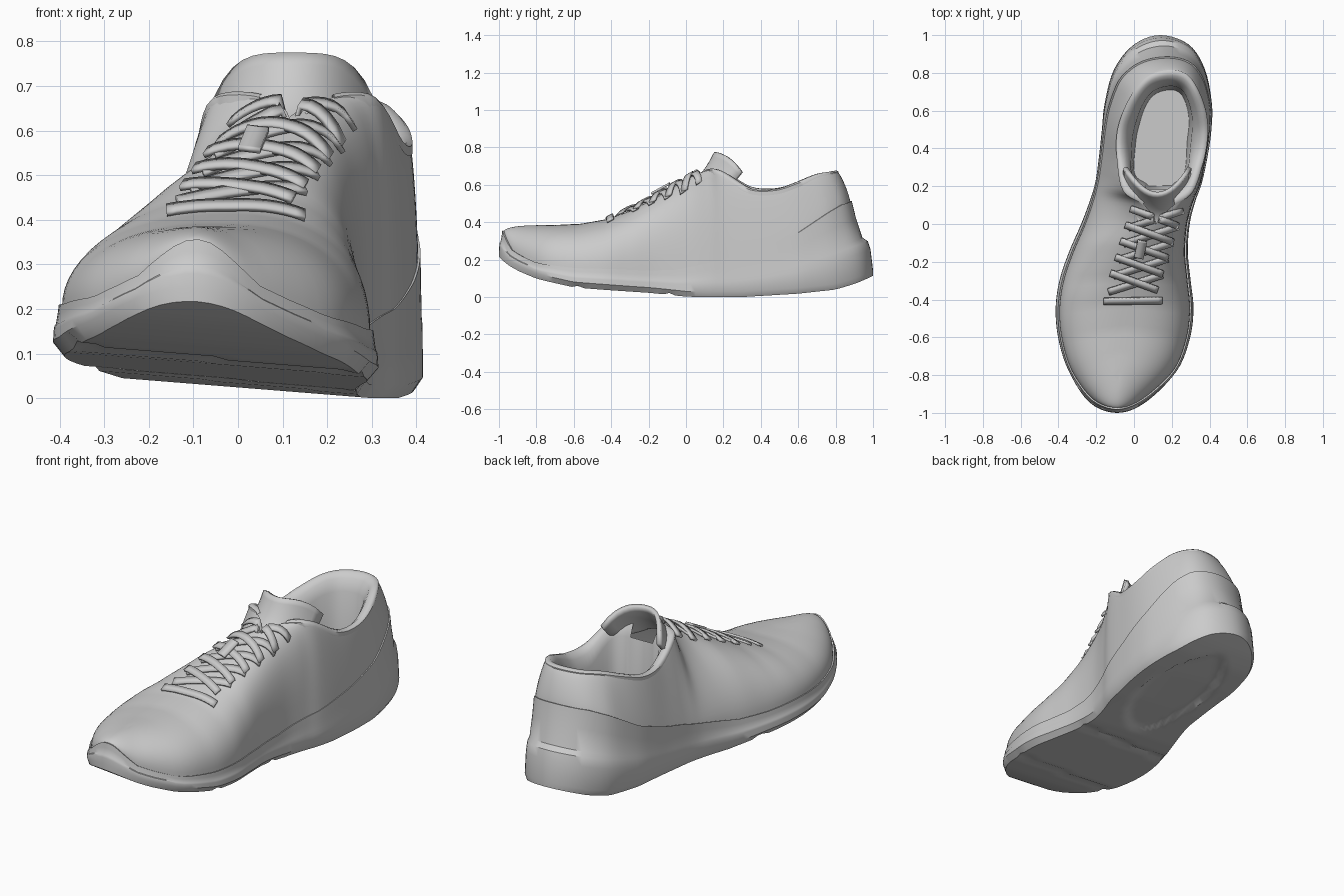
import bpy, bmesh, math
from mathutils import Vector
from mathutils.bvhtree import BVHTree

if "Cube" in bpy.data.objects:
    bpy.data.objects.remove(bpy.data.objects["Cube"], do_unlink=True)

grey = bpy.data.materials.new("plain_grey")
grey.use_nodes = True
grey.diffuse_color = (0.6, 0.6, 0.6, 1)
grey.node_tree.nodes["Principled BSDF"].inputs["Base Color"].default_value = (0.6, 0.6, 0.6, 1)

# Widest outline of the sole: toe, right side, heel, left side
outline = [(-.09, -1), (-.235, -.945), (-.345, -.78), (-.40, -.61), (-.415, -.45), (-.395, -.3),
           (-.345, -.15), (-.28, 0), (-.235, .12), (-.205, .22), (-.185, .36), (-.17, .5),
           (-.155, .64), (-.105, .82), (0, .95), (.14, 1), (.29, .95), (.375, .82), (.412, .64),
           (.41, .5), (.39, .36), (.36, .22), (.325, .12), (.295, 0), (.285, -.15), (.30, -.3),
           (.315, -.45), (.295, -.61), (.225, -.78), (.06, -.945)]
# Ridge over the forefoot, shared by both sides, then the collar edge
ridge = [(-.08, -.80, .383), (-.08, -.76, .385), (-.07, -.68, .386), (-.05, -.56, .392),
         (-.02, -.42, .417), (.025, -.29, .465), (.07, -.14, .545), (.115, 0, .63)]
collar = [(.05, .105, .675), (-.055, .18, .67), (-.085, .34, .585), (-.085, .48, .575),
          (-.05, .6, .61), (.01, .71, .65), (.09, .785, .665), (.2, .81, .67), (.28, .785, .665),
          (.335, .71, .652), (.375, .6, .61), (.385, .48, .57), (.365, .34, .575),
          (.31, .175, .668), (.215, .105, .675)]
inner = ridge + collar + ridge[:0:-1]
SUB = 5
N = len(outline) * SUB


def spline(keys, straight=()):
    """Closed smooth curve through the keys, straight in the listed spans."""
    keys = [Vector(k) for k in keys]
    n, out = len(keys), []
    for i in range(n):
        a, b, c, d = (keys[(i + o) % n] for o in (-1, 0, 1, 2))
        for s in range(SUB):
            t = s / SUB
            if i in straight:
                out.append(b.lerp(c, t))
            else:
                out.append(0.5 * (2 * b + (c - a) * t + (2 * a - 5 * b + 4 * c - d) * t * t
                                  + (3 * b - a - 3 * c + d) * t ** 3))
    return out


def along(y, pts):
    """Value at y of a piecewise linear profile."""
    if y <= pts[0][0]:
        return pts[0][1]
    for (a, va), (b, vb) in zip(pts, pts[1:]):
        if y <= b:
            return va + (vb - va) * (y - a) / (b - a)
    return pts[-1][1]


BOTTOM = [(-1, .185), (-.95, .15), (-.9, .125), (-.8, .09), (-.6, .05), (-.4, .035), (-.2, .02),
          (0, 0), (.3, 0), (.6, .018), (.8, .04), (.9, .07), (1, .11)]
SEAM = [(-1, .325), (-.985, .29), (-.95, .235), (-.9, .21), (-.8, .175), (-.6, .155), (-.4, .15),
        (-.2, .14), (-.05, .145), (.2, .20), (.4, .26), (.6, .34), (.7, .40), (.8, .455),
        (.9, .495), (1, .51)]
INSET = [(-1, .09), (-.8, .03), (.2, .04), (.5, .12), (.8, .32), (.9, .45), (1, .6)]
ROUND_RIGHT = [(-1, 2.3), (-.4, 2.15), (-.1, 1.85), (.1, 1.35), (.25, 1.05), (.7, 1.05), (1, 1.25)]
ROUND_LEFT = [(-1, 2.3), (-.4, 2.35), (-.2, 2.6), (0, 2.9), (.12, 2.9), (.25, 1.9), (.6, 1.3),
              (1, 1.25)]
W = spline(outline)
I = spline(inner, set(range(7)) | set(range(23, 30)))


def tilt(x, y):
    return .08 * max(0, .3 - x) * along(y, [(.3, 1), (.9, .3)])


def finish(name, verts, faces, solid=0.0, angle=40):
    me = bpy.data.meshes.new(name)
    bm = bmesh.new()
    vs = [bm.verts.new(v) for v in verts]
    for f in faces:
        bm.faces.new([vs[i] for i in f])
    bmesh.ops.remove_doubles(bm, verts=bm.verts[:], dist=.0008)
    bmesh.ops.recalc_face_normals(bm, faces=bm.faces[:])
    bm.to_mesh(me)
    bm.free()
    ob = bpy.data.objects.new(name, me)
    bpy.context.collection.objects.link(ob)
    me.materials.append(grey)
    if solid:
        m = ob.modifiers.new("thickness", "SOLIDIFY")
        m.thickness, m.offset = solid, 0
    bpy.ops.object.select_all(action="DESELECT")
    ob.select_set(True)
    bpy.context.view_layer.objects.active = ob
    bpy.ops.object.shade_smooth_by_angle(angle=math.radians(angle))
    return ob


def grid(rows, closed=False, start=0):
    """Quads between rows of equal length."""
    n = len(rows[0])
    faces = []
    for r in range(len(rows) - 1):
        for j in range(n if closed else n - 1):
            a, k = start + r * n, (j + 1) % n
            faces.append((a + j, a + k, a + n + k, a + n + j))
    return [v for row in rows for v in row], faces


def under(j, s):
    """Point on the underside, s from the centre line (0) to the edge (1)."""
    w, o = W[j % N], W[-j % N]
    p = (w + o) / 2 + (w - o) / 2 * s
    z = along(p.y, BOTTOM) + tilt(p.x, p.y)
    hollow = 1 - ((w.y - .44) / .42) ** 2 - (s / .62) ** 2
    z += .02 * min(1, max(0, hollow * 5))           # heel hollow
    if any(abs(w.y - .12 * p.x - g) < .02 for g in (-.13, -.62)):
        z += .01                                    # tread grooves
    return Vector((p.x, p.y, z))


def wall(j, hz, hk):
    """Point on the sole side wall, from the widest line (0) to the seam (1)."""
    w, i = W[j], I[j]
    low = along(w.y, BOTTOM) + .03
    z = low + (along(w.y, SEAM) - low) * hz + tilt(w.x, w.y)
    p = w.lerp(i.to_2d(), along(w.y, INSET) * hk)
    return Vector((p.x, p.y, z))


def tucked(j, inset, drop):
    """Seam point moved inwards and down."""
    s = wall(j, 1, 1)
    d = I[j] - s
    d.z = 0
    return s + d.normalized() * min(inset, d.length * .6) - Vector((0, 0, drop))


# Sole: side wall with a heel step, a ledge at the seam and a grooved underside
steps = [(0, 0), (.3, .12), (.42, .25), (.47, .5), (.75, .8), (1, 1)]
rows = [[under(j, .93) for j in range(N)]]
rows += [[wall(j, *st) for j in range(N)] for st in steps]
rows += [[tucked(j, .011, .003) for j in range(N)], [tucked(j, .013, .04) for j in range(N)]]
verts, faces = grid(rows, True)
lat = [.93 - .093 * k for k in range(21)]
v2, f2 = grid([[under(j, s) for s in lat] for j in range(N // 2 + 1)], start=len(verts))
finish("sole", verts + v2, faces + f2, angle=35)

# Upper: rounded walls from the seam to the ridge and the collar
rows = []
U = 16
for r in range(U + 1):
    th = math.pi / 2 * r / U
    row = []
    for j in range(N):
        e = 2 / along(W[j].y, ROUND_RIGHT if j <= N // 2 else ROUND_LEFT)
        h, v = 1 - max(0, math.cos(th)) ** e, math.sin(th) ** e
        s, i = tucked(j, .007, .01), I[j]
        row.append(Vector((s.x + (i.x - s.x) * h, s.y + (i.y - s.y) * h, s.z + (i.z - s.z) * v)))
    rows.append(row)
upper = finish("upper", *grid(rows, True), angle=60)

# Padded collar, lining and insole
mid = Vector((.16, .46, 0))
rows = []
for d, dz in [(-.006, -.022), (-.006, 0), (.004, .007), (.025, .004), (.05, -.02), (.08, -.08), (.10, None)]:
    row = []
    for j in range(8 * SUB, 22 * SUB + 1):
        p = I[j].copy()
        q = mid - p
        q.z = 0
        p += q.normalized() * d
        p.z = .24 if dz is None else p.z + dz
        row.append(p)
    rows.append(row)
verts, faces = grid(rows)
n = len(rows[0])
end = len(verts)
faces.append((end - n - 1, end - 2 * n, end - n, end - 1))   # front wall below the tongue
faces.append(tuple(range(end - n, end)))                     # insole
finish("collar_lining", verts, faces, angle=50)

# Tongue, wrapping back at both sides
rows = []
for r in range(13):
    t = r / 12
    half = .08 + .09 * min(1, 1.5 * t)
    back = .14 * min(1, 1.5 * t)
    rows.append([Vector((.105 + .02 * t + half * s, .16 * t + back * s * s,
                         .605 + .165 * t * t - .1 * s ** 4 * t))
                 for s in [k / 8 for k in range(-8, 9)]])
finish("tongue", *grid(rows), solid=.022, angle=50)

# Laces laid over the upper
tree = BVHTree.FromPolygons([v.co for v in upper.data.vertices],
                            [p.vertices[:] for p in upper.data.polygons])


def height(x, y, default):
    hit = tree.ray_cast(Vector((x, y, 2)), Vector((0, 0, -1)))[0]
    return hit.z if hit else default


def strap(name, a, b, width=.034, lift=.012, steps=14):
    a, b = Vector(a), Vector(b)
    za, zb = height(a.x, a.y, .6), height(b.x, b.y, .6)
    side = Vector((a.y - b.y, b.x - a.x)).normalized() * width / 2
    rows = []
    for k in range(steps + 1):
        t = k / steps
        p = a.lerp(b, t)
        chord = za + (zb - za) * t
        z = max(height(p.x, p.y, chord), chord) + lift
        slope = .55 * side.y
        rows.append([Vector((p.x - side.x, p.y - side.y, z - slope)),
                     Vector((p.x + side.x, p.y + side.y, z + slope))])
    finish(name, *grid(rows), solid=.012, angle=30)


strap("lace_front", (-.16, -.41), (.15, -.405))
for i in range(5):
    y = -.36 + .085 * i
    cx = .005 + .027 * i
    strap(f"lace_rising_{i + 1}", (cx - .14, y), (cx + .145, y + .09))
    strap(f"lace_falling_{i + 1}", (cx - .13, y + .10), (cx + .12, y + .01), lift=.02)

# Loop that keeps the laces centred
strap("lace_keeper", (.025, -.18), (.045, -.09), width=.05, lift=.034)
